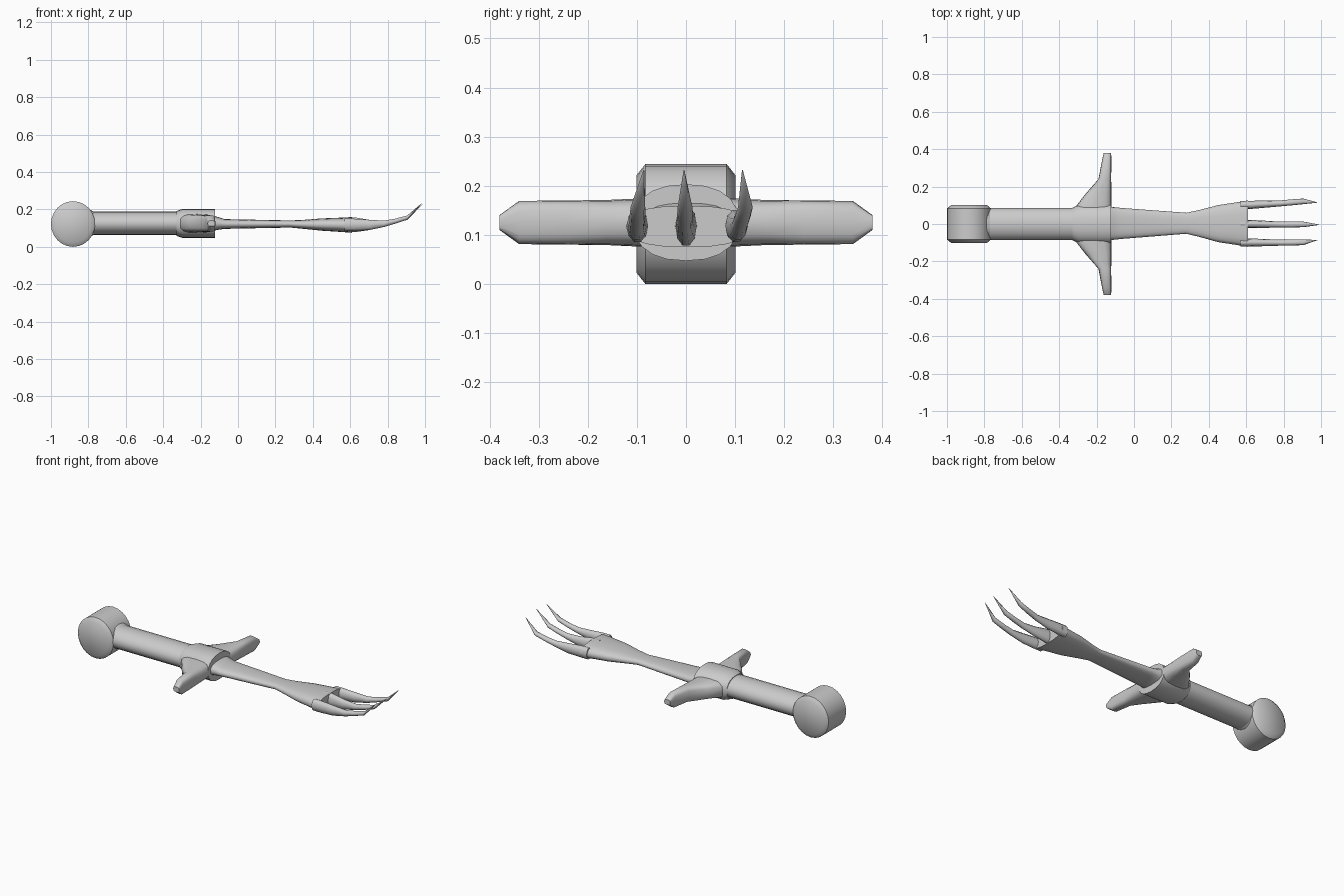
import bpy, bmesh
from math import cos, sin, pi, copysign, radians


def loft(name, sections, axis='X', sides=16, power=2.0, angle=40):
    """Skin rounded sections: (position, centre_u, centre_z, radius_u, radius_z)."""
    bm = bmesh.new()
    rings = []
    for p, cu, cz, ru, rz in sections:
        ring = []
        for i in range(sides):
            a = 2 * pi * i / sides
            c, s = cos(a), sin(a)
            u = cu + ru * copysign(abs(c) ** (2 / power), c)
            z = cz + rz * copysign(abs(s) ** (2 / power), s)
            ring.append(bm.verts.new((p, u, z) if axis == 'X' else (u, p, z)))
        rings.append(ring)
    for a, b in zip(rings, rings[1:]):
        for i in range(sides):
            j = (i + 1) % sides
            bm.faces.new((a[i], a[j], b[j], b[i]))
    bm.faces.new(rings[0][::-1])
    bm.faces.new(rings[-1])
    bmesh.ops.recalc_face_normals(bm, faces=bm.faces)
    mesh = bpy.data.meshes.new(name)
    bm.to_mesh(mesh)
    bm.free()
    ob = bpy.data.objects.new(name, mesh)
    bpy.context.collection.objects.link(ob)
    bpy.ops.object.select_all(action='DESELECT')
    ob.select_set(True)
    bpy.context.view_layer.objects.active = ob
    bpy.ops.object.shade_smooth_by_angle(angle=radians(angle))
    return ob


def mirrored(half):
    return [(-s[0],) + s[1:] for s in reversed(half)] + half


# Pommel: chamfered drum lying across the grip
loft("pommel", mirrored([(0.083, -0.882, 0.122, 0.118, 0.122),
                         (0.101, -0.882, 0.122, 0.096, 0.099)]), 'Y', 24, angle=50)

# Grip: oval rod with a small collar at the pommel
loft("grip", [(-0.80, 0, 0.126, 0.086, 0.062), (-0.20, 0, 0.126, 0.086, 0.062)], sides=20)
loft("grip_collar", [(-0.82, 0, 0.126, 0.10, 0.070), (-0.785, 0, 0.126, 0.10, 0.070),
                     (-0.768, 0, 0.126, 0.084, 0.060)], sides=20)

# Guard: central hub and the two tapering wings
loft("guard_hub", [(-0.33, 0, 0.125, 0.086, 0.066), (-0.295, 0, 0.125, 0.105, 0.078),
                   (-0.122, 0, 0.125, 0.108, 0.078)], sides=20, power=2.3)
loft("guard_wings", mirrored([(0.075, -0.223, 0.125, 0.103, 0.050),
                              (0.16, -0.190, 0.125, 0.070, 0.046),
                              (0.24, -0.156, 0.125, 0.034, 0.045),
                              (0.34, -0.146, 0.125, 0.025, 0.044),
                              (0.38, -0.142, 0.125, 0.020, 0.015)]), 'Y', 16, 3.2)

# Forearm-like shaft widening into the palm
loft("shaft_and_palm", [(-0.14, 0.003, 0.126, 0.092, 0.045), (-0.115, 0.003, 0.126, 0.088, 0.036),
                        (-0.07, 0.003, 0.122, 0.083, 0.026), (0.28, 0.004, 0.122, 0.056, 0.019),
                        (0.35, 0.003, 0.120, 0.072, 0.024), (0.45, 0.002, 0.119, 0.099, 0.033),
                        (0.53, 0.002, 0.118, 0.111, 0.037), (0.61, 0.002, 0.117, 0.124, 0.042)],
     sides=20, power=2.6)

# Three claws curling upward: base, middle, knuckle and tip offsets in y
claws = {"upper_claw": (0.102, 0.110, 0.121, 0.115, 0.98, 0.034),
         "middle_claw": (0.0, -0.003, -0.002, -0.004, 0.99, 0.042),
         "lower_claw": (-0.099, -0.100, -0.098, -0.086, 0.98, 0.034)}
for name, (y0, y1, y2, y3, tip, height) in claws.items():
    loft(name, [(0.57, y0, 0.118, 0.022, height), (0.62, y0, 0.118, 0.022, height),
                (0.70, (y0 + y1) / 2, 0.117, 0.019, 0.029),
                (0.78, y1, 0.123, 0.016, 0.018), (0.84, (y1 + y2) / 2, 0.137, 0.016, 0.014),
                (0.905, y2, 0.156, 0.015, 0.012), (tip, y3, 0.231, 0.001, 0.001)],
         sides=10, angle=60)
